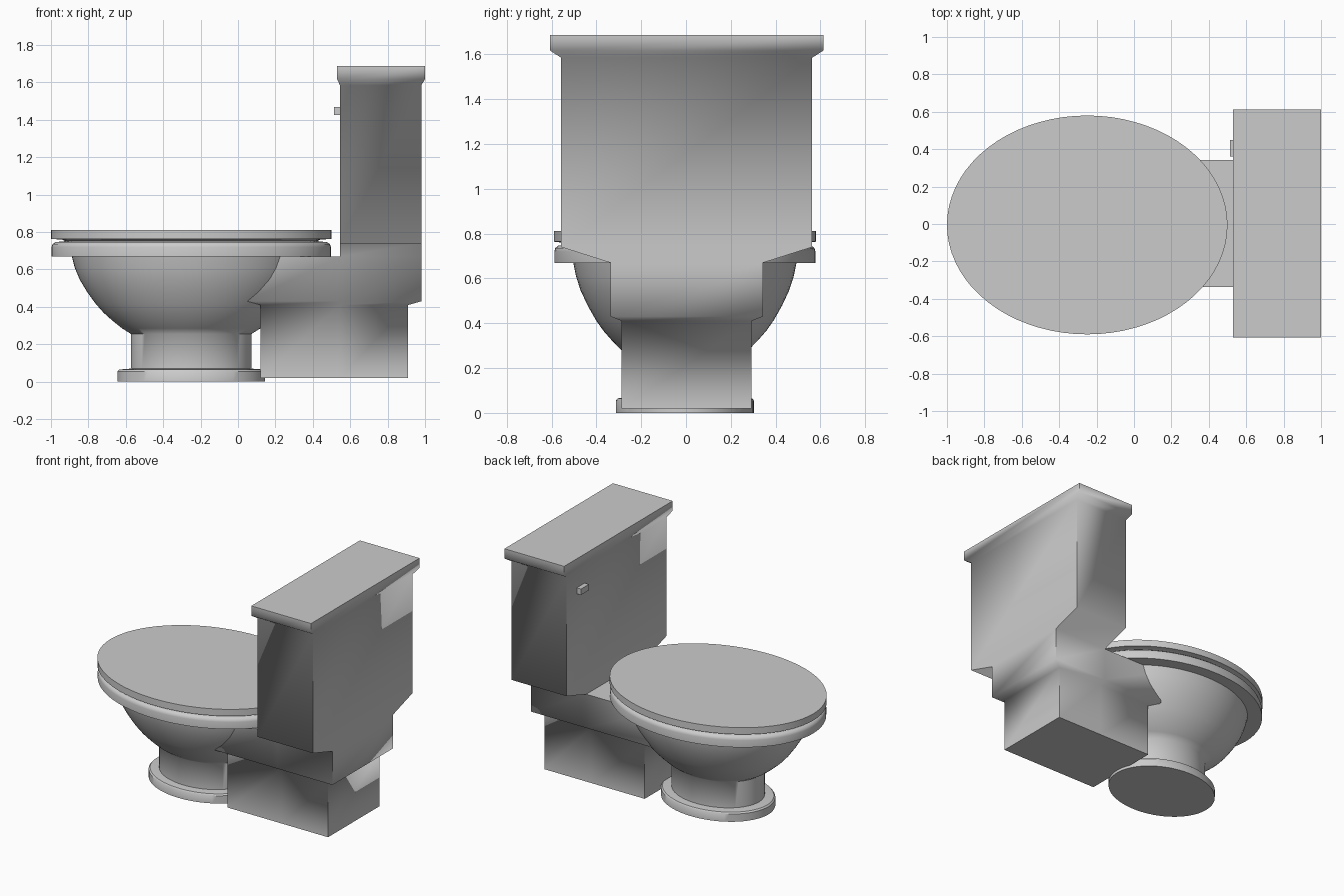
import bpy, bmesh
from math import cos, sin, pi, radians

if "Cube" in bpy.data.objects:
    bpy.data.objects.remove(bpy.data.objects["Cube"])


def finish(name, bm, angle):
    bmesh.ops.recalc_face_normals(bm, faces=bm.faces[:])
    me = bpy.data.meshes.new(name)
    bm.to_mesh(me)
    bm.free()
    ob = bpy.data.objects.new(name, me)
    bpy.context.collection.objects.link(ob)
    bpy.ops.object.select_all(action='DESELECT')
    ob.select_set(True)
    bpy.context.view_layer.objects.active = ob
    bpy.ops.object.shade_smooth_by_angle(angle=radians(angle))
    return ob


def bridge(bm, rings):
    for a, b in zip(rings, rings[1:]):
        n = len(a)
        for i in range(n):
            bm.faces.new((a[i], a[(i + 1) % n], b[(i + 1) % n], b[i]))


def oval_lathe(name, profile, angle=40, n=72, cx=-0.25, cy=-0.005, ratio=0.78):
    """Closed oval solid from (x radius, z) pairs, bottom to top."""
    bm = bmesh.new()
    rings = [[bm.verts.new((cx + r * cos(2 * pi * i / n),
                            cy + r * ratio * sin(2 * pi * i / n), z))
              for i in range(n)] for r, z in profile]
    bridge(bm, rings)
    bm.faces.new(rings[0])
    bm.faces.new(rings[-1])
    return finish(name, bm, angle)


# Foot, bowl, seat and closed lid
oval_lathe("foot", [(0.395, 0), (0.395, 0.055), (0.385, 0.065), (0.32, 0.07)])
oval_lathe("bowl", [(0.322, 0.06), (0.322, 0.255), (0.37, 0.285), (0.42, 0.325),
                    (0.467, 0.367), (0.51, 0.415), (0.557, 0.48), (0.597, 0.547),
                    (0.623, 0.61), (0.64, 0.675)], 55)
oval_lathe("seat", [(0.62, 0.67), (0.747, 0.67), (0.747, 0.72), (0.742, 0.735),
                    (0.725, 0.746), (0.67, 0.752)])
oval_lathe("lid", [(0.67, 0.75), (0.69, 0.759), (0.75, 0.764), (0.75, 0.812)])

# Pedestal, neck and tank as one stepped body
bm = bmesh.new()
cy, xm = 0.003, 0.545


def ring(x0, x1, w, z, mid=True):
    xs = [x0, xm, x1] if mid else [x0, x1]
    pts = [(x, cy - w) for x in xs] + [(x, cy + w) for x in reversed(xs)]
    return [bm.verts.new((x, y, z)) for x, y in pts]


neck = [ring(0.12, 0.91, 0.29, 0.02), ring(0.12, 0.91, 0.29, 0.41),
        ring(0.05, 0.98, 0.34, 0.43), ring(0.05, 0.98, 0.34, 0.67)]
bridge(bm, neck)
bm.faces.new(neck[0])
top = neck[-1]
bm.faces.new((top[0], top[1], top[4], top[5]))
tank = [top[1:5]] + [ring(a, b, w, z, False) for a, b, w, z in (
    (xm, 0.98, 0.56, 0.74), (xm, 0.98, 0.56, 1.585),
    (0.53, 1.0, 0.61, 1.617), (0.53, 1.0, 0.61, 1.687))]
bridge(bm, tank)
bm.faces.new(tank[-1])
finish("tank_body", bm, 80)

# Flush handle on the tank front
bm = bmesh.new()
bmesh.ops.create_cube(bm, size=1)
for v in bm.verts:
    v.co = (0.53 + v.co.x * 0.036, 0.405 + v.co.y * 0.09, 1.447 + v.co.z * 0.042)
finish("flush_handle", bm, 30)
